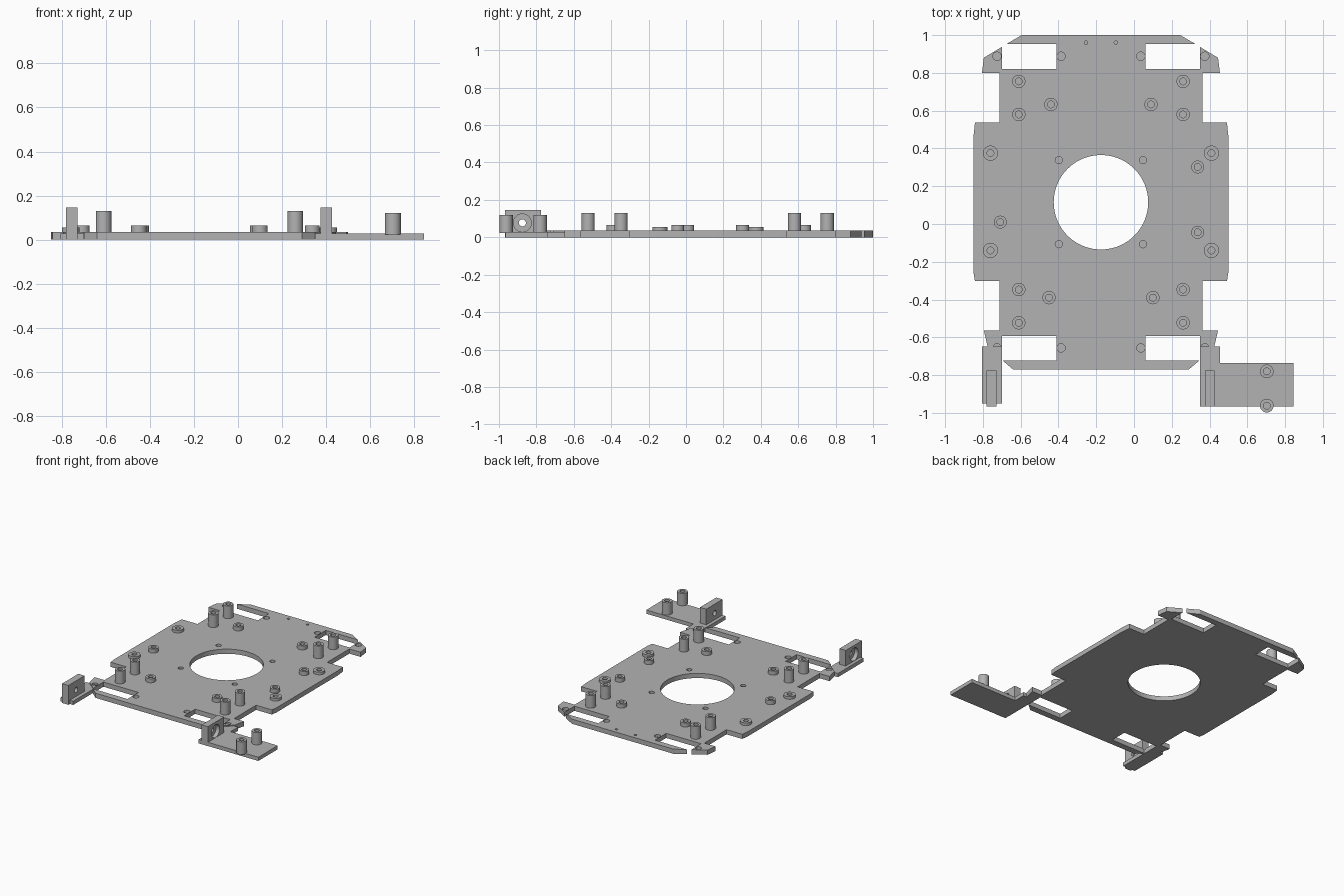
import bpy, bmesh, math
from mathutils import Matrix

cube = bpy.data.objects.get("Cube")
if cube:
    bpy.data.objects.remove(cube, do_unlink=True)

CX = -0.175      # symmetry line of the main plate
TOP = 0.035      # main plate thickness
BASE = 0.028     # bracket foot thickness

grey = bpy.data.materials.new("plain grey")
grey.use_nodes = True
grey.diffuse_color = (0.45, 0.45, 0.45, 1)
grey.node_tree.nodes["Principled BSDF"].inputs["Base Color"].default_value = (0.45, 0.45, 0.45, 1)


def finish(bm, name):
    bmesh.ops.recalc_face_normals(bm, faces=bm.faces)
    mesh = bpy.data.meshes.new(name)
    bm.to_mesh(mesh)
    bm.free()
    mesh.materials.append(grey)
    ob = bpy.data.objects.new(name, mesh)
    bpy.context.collection.objects.link(ob)
    return ob


def slab(name, outline, z0, z1):
    bm = bmesh.new()
    face = bm.faces.new([bm.verts.new((x, y, z0)) for x, y in outline])
    top = bmesh.ops.extrude_face_region(bm, geom=[face])["geom"]
    bmesh.ops.translate(bm, vec=(0, 0, z1 - z0),
                        verts=[v for v in top if isinstance(v, bmesh.types.BMVert)])
    return finish(bm, name)


def rect(x0, x1, y0, y1):
    return [(x0, y0), (x1, y0), (x1, y1), (x0, y1)]


def drill(target, holes):
    """Cut cylinders given as (matrix, radius, depth, segments)."""
    bm = bmesh.new()
    for matrix, r, depth, n in holes:
        bmesh.ops.create_cone(bm, cap_ends=True, segments=n, radius1=r, radius2=r,
                              depth=depth, matrix=matrix)
    cutter = finish(bm, "drill")
    cutter.hide_render = True
    mod = target.modifiers.new("holes", "BOOLEAN")
    mod.operation, mod.solver, mod.object = "DIFFERENCE", "EXACT", cutter
    deps = bpy.context.evaluated_depsgraph_get()
    mesh = bpy.data.meshes.new_from_object(target.evaluated_get(deps))
    target.modifiers.clear()
    target.data = mesh
    bpy.data.objects.remove(cutter, do_unlink=True)


def standoff(name, x, y, z0, z1, r, bore=0.018, n=32):
    """Round post with a blind screw hole, turned from a profile."""
    bm = bmesh.new()
    rings = []
    for rad, z in ((r, z0), (r, z1), (bore, z1), (bore, z0 + 0.002)):
        rings.append([bm.verts.new((x + rad * math.cos(2 * math.pi * i / n),
                                    y + rad * math.sin(2 * math.pi * i / n), z)) for i in range(n)])
    for a, b in zip(rings, rings[1:]):
        for i in range(n):
            j = (i + 1) % n
            bm.faces.new((a[i], a[j], b[j], b[i]))
    bm.faces.new(rings[0])
    bm.faces.new(rings[-1])
    return finish(bm, name)


def both(x):
    return x, 2 * CX - x


# Main plate: half outline from the back middle round to the front, mirrored
half = [(-0.595, 1.0), (-0.675, 0.953), (-0.41, 0.953), (-0.41, 0.82), (-0.70, 0.82),
        (-0.70, 0.937), (-0.795, 0.88), (-0.805, 0.80), (-0.712, 0.80), (-0.712, 0.537),
        (-0.842, 0.537), (-0.849, 0.47), (-0.849, -0.26), (-0.842, -0.303), (-0.712, -0.303),
        (-0.712, -0.563), (-0.795, -0.563), (-0.775, -0.65), (-0.70, -0.712), (-0.70, -0.592),
        (-0.41, -0.592), (-0.41, -0.722), (-0.697, -0.722), (-0.64, -0.77)]
plate = slab("main_plate", half + [(2 * CX - x, y) for x, y in reversed(half)], 0, TOP)

# Central opening, then blind screw holes in the top face
holes = [(Matrix.Translation((CX, 0.115, 0)), 0.25, 1, 96)]
spots = [(-0.398, 0.338, 0.019), (-0.398, -0.107, 0.019), (-0.254, 0.96, 0.009)]
for y in (0.888, -0.656):
    spots += [(-0.725, y, 0.022), (-0.386, y, 0.022)]
for sx, y, r in spots:
    for x in both(sx):
        holes.append((Matrix.Translation((x, y, TOP)), r, 0.04, 24))
drill(plate, holes)

# Standoffs and bosses on the plate
posts = []
for x in both(-0.61):
    for y in (0.755, 0.58, -0.347, -0.523):
        posts.append(standoff("tall_standoff", x, y, TOP, 0.13, 0.035))
for sx, y in ((-0.44, 0.633), (-0.45, -0.39)):
    for x in both(sx):
        posts.append(standoff("short_boss", x, y, TOP, 0.065, 0.035))
for x in both(-0.76):
    for y in (0.375, -0.14):
        posts.append(standoff("wide_boss", x, y, TOP, 0.055, 0.04))
for x, y in ((-0.708, 0.01), (0.337, 0.302), (0.337, -0.044)):
    posts.append(standoff("side_boss", x, y, TOP, 0.065, 0.034))

# Bracket feet: a plain strip, and a wide foot with two posts
slab("right_bracket_foot", rect(-0.805, -0.70, -0.95, -0.648), 0, BASE)
slab("left_bracket_foot", [(0.35, -0.966), (0.845, -0.966), (0.845, -0.737), (0.455, -0.737),
                           (0.455, -0.648), (0.35, -0.648)], 0, BASE)
for y in (-0.78, -0.962):
    posts.append(standoff("foot_standoff", 0.703, y, BASE - 0.004, 0.12, 0.036))

# Upright bracket blocks, counterbored from their outer faces
blocks = []
for name, x0, x1, outer in (("right_bracket_block", -0.78, -0.728, -0.78),
                            ("left_bracket_block", 0.375, 0.427, 0.427)):
    block = slab(name, rect(x0, x1, -0.967, -0.775), 0, 0.145)
    turn = Matrix.Rotation(math.pi / 2, 4, "Y")
    for r, depth in ((0.048, 0.06), (0.019, 0.4)):
        drill(block, [(Matrix.Translation((outer, -0.875, 0.077)) @ turn, r, depth, 32)])
    blocks.append(block)

# Smooth the round walls, keep the edges sharp
bpy.ops.object.select_all(action="DESELECT")
for ob in posts + blocks + [plate]:
    ob.select_set(True)
bpy.context.view_layer.objects.active = plate
bpy.ops.object.shade_smooth_by_angle(angle=math.radians(30))
